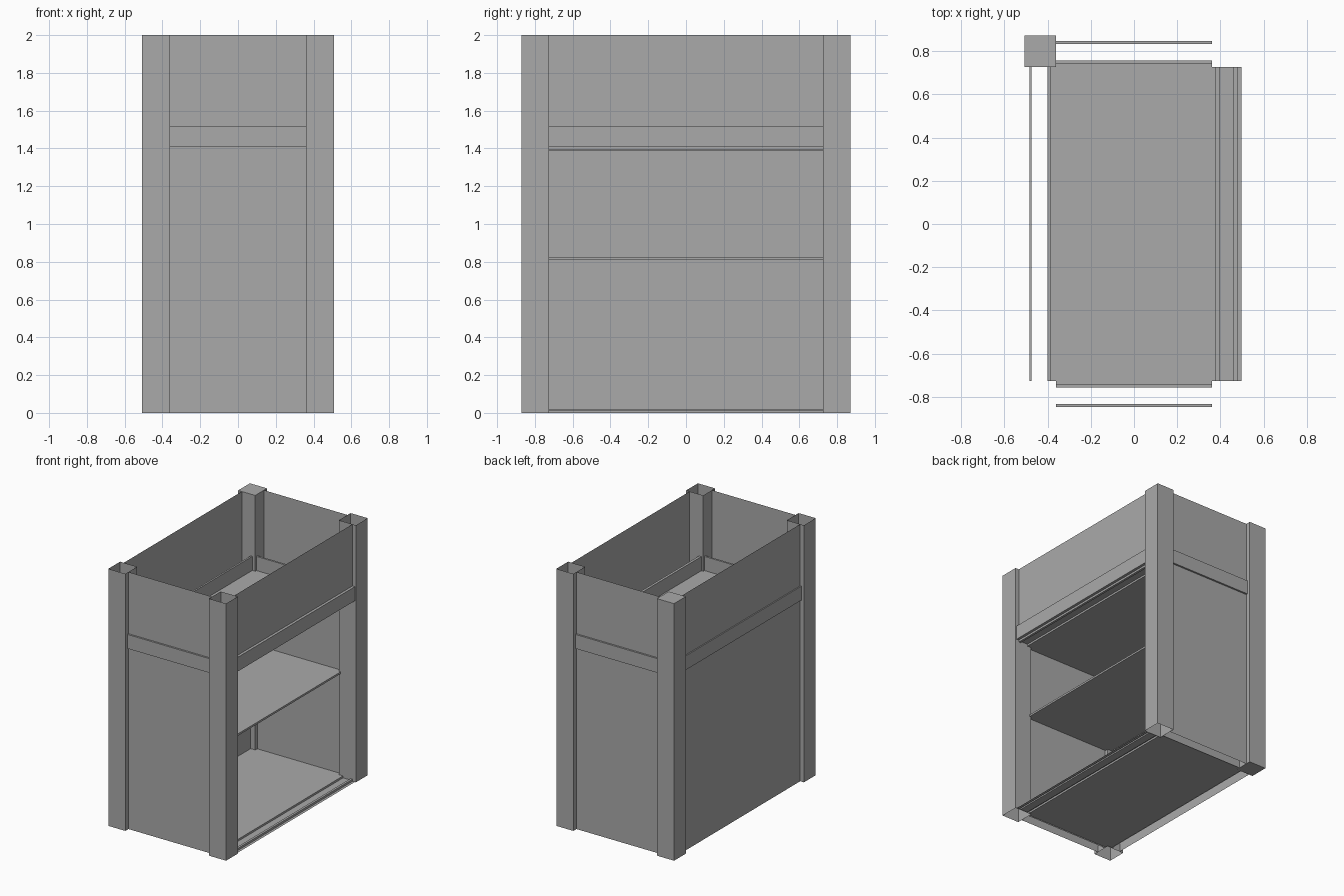
import bpy

cube = bpy.data.objects.get("Cube")
if cube:
    bpy.data.objects.remove(cube, do_unlink=True)

GREY = (0.4, 0.4, 0.4, 1)
mat = bpy.data.materials.new("plain_grey")
mat.use_nodes = True
mat.diffuse_color = GREY
mat.node_tree.nodes["Principled BSDF"].inputs["Base Color"].default_value = GREY

# Outer post planes, inner post planes, height and rail band
PX, PY = 0.507, 0.871
IX, IY = 0.36, 0.726
H, RAIL_LOW, RAIL_TOP = 2.0, 1.41, 1.52


def make(name, verts, faces):
    mesh = bpy.data.meshes.new(name)
    mesh.from_pydata(verts, [], faces)
    mesh.materials.append(mat)
    obj = bpy.data.objects.new(name, mesh)
    bpy.context.collection.objects.link(obj)
    return obj


def box(name, x0, x1, y0, y1, z0, z1, capped=True):
    x0, x1 = sorted((x0, x1))
    y0, y1 = sorted((y0, y1))
    verts = [(x, y, z) for z in (z0, z1)
             for x, y in ((x0, y0), (x1, y0), (x1, y1), (x0, y1))]
    faces = [(i, (i + 1) % 4, (i + 1) % 4 + 4, i + 4) for i in range(4)]
    if capped:
        faces += [(3, 2, 1, 0), (4, 5, 6, 7)]
    return make(name, verts, faces)


def sheet(name, a, b, z0, z1):
    """Upright sheet between two plan points."""
    return make(name, [(*a, z0), (*b, z0), (*b, z1), (*a, z1)], [(0, 1, 2, 3)])


def strip(name, profile):
    """Folded track running along y from an x-z profile."""
    verts = [(x, y, z) for x, z in profile for y in (-IY, IY)]
    faces = [(i, i + 2, i + 3, i + 1) for i in range(0, len(verts) - 2, 2)]
    return make(name, verts, faces)


# Corner posts: hollow tubes, with the back right one closed
for sx, side in ((-1, "right"), (1, "left")):
    for sy, end in ((-1, "front"), (1, "back")):
        box(f"{end}_{side}_post", sx * IX, sx * PX, sy * IY, sy * PY, 0, H,
            capped=(sx < 0 < sy))

# Front and back double walls with rails
for s, end in ((-1, "front"), (1, "back")):
    sheet(f"{end}_outer_panel", (-IX, s * 0.833), (IX, s * 0.833), 0, H)
    sheet(f"{end}_inner_panel", (-IX, s * 0.756), (IX, s * 0.756), 0, RAIL_TOP)
    box(f"{end}_outer_rail", -IX, IX, s * 0.833, s * 0.847, RAIL_LOW, RAIL_TOP)
    box(f"{end}_inner_rail", -IX, IX, s * 0.741, s * 0.756, RAIL_LOW, RAIL_TOP)

# Closed right side wall
sheet("right_outer_panel", (-0.475, -IY), (-0.475, IY), 0, H)
sheet("right_inner_panel", (-0.399, -IY), (-0.399, IY), 0, RAIL_TOP)
box("right_outer_rail", -0.475, -0.484, -IY, IY, RAIL_LOW, RAIL_TOP)
box("right_inner_rail", -0.385, -0.399, -IY, IY, RAIL_LOW, RAIL_TOP)

# Left side: panel and rails above an open doorway
sheet("left_upper_panel", (0.477, -IY), (0.477, IY), RAIL_LOW, H)
box("left_outer_rail", 0.477, 0.498, -IY, IY, RAIL_LOW, RAIL_TOP)
box("left_inner_rail", 0.376, 0.396, -IY, IY, RAIL_LOW, RAIL_TOP)

# Door tracks along the sill and lintel
folds = [(0.376, 1), (0.396, 1), (0.396, 0.25), (0.459, 0.25),
         (0.459, 0.8), (0.477, 0.8), (0.477, 0), (0.498, 0)]
strip("sill_track", [(x, 0.02 * t) for x, t in folds])
strip("lintel_track", [(x, RAIL_LOW - 0.02 * t) for x, t in folds])

# Floor, middle shelf and top shelf, each notched around the posts
for name, z0, z1 in (("floor", 0.005, 0.02), ("middle_shelf", 0.81, 0.825),
                     ("top_shelf", 1.39, RAIL_LOW)):
    outline = [(-IX, -0.75), (IX, -0.75), (IX, -IY), (0.376, -IY),
               (0.376, IY), (IX, IY), (IX, 0.75), (-IX, 0.75),
               (-IX, IY), (-0.399, IY), (-0.399, -IY), (-IX, -IY)]
    n = len(outline)
    verts = [(x, y, z) for z in (z0, z1) for x, y in outline]
    faces = [(i, (i + 1) % n, (i + 1) % n + n, i + n) for i in range(n)]
    faces += [tuple(reversed(range(n))), tuple(range(n, 2 * n))]
    make(name, verts, faces)
